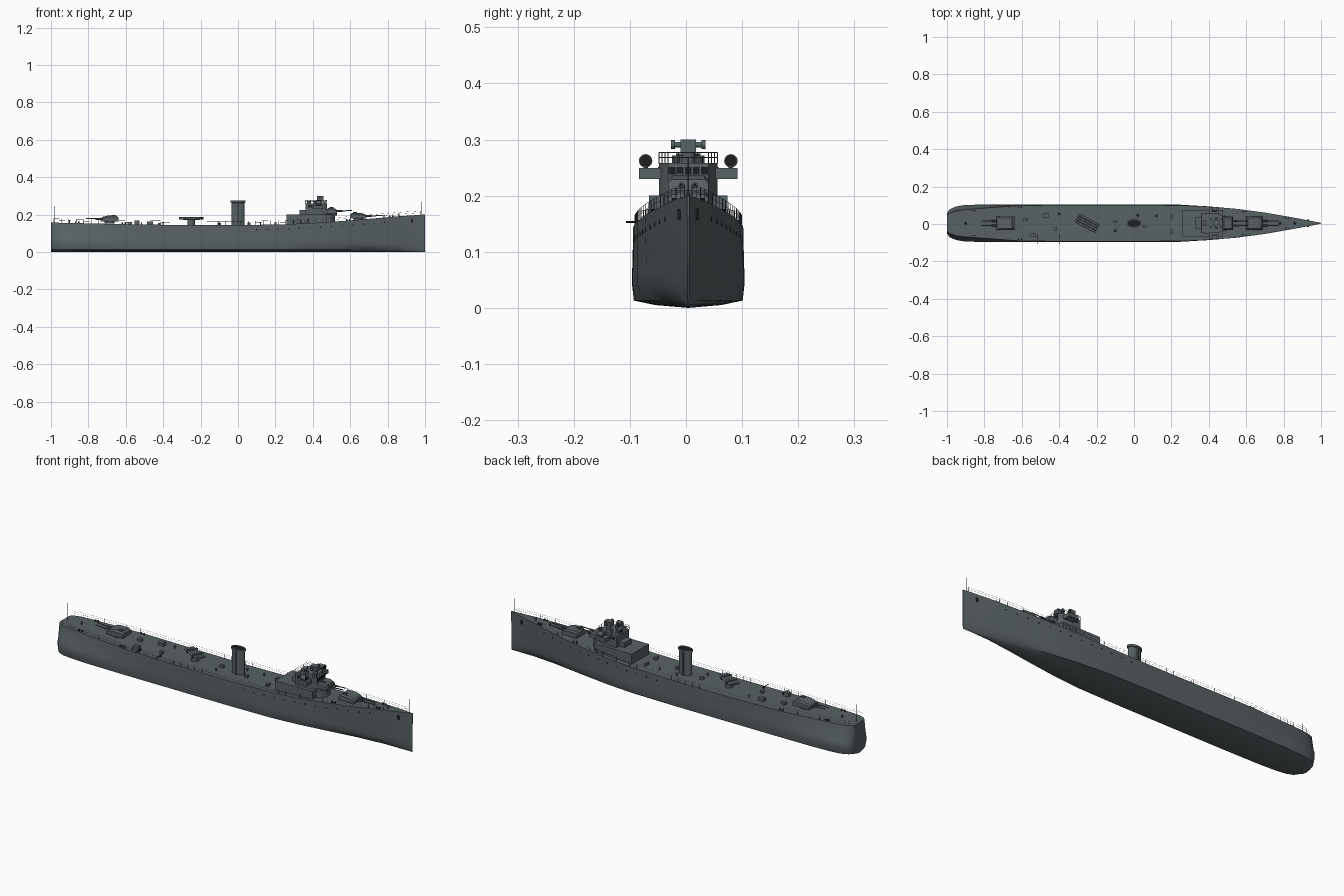
import bpy, bmesh, math
from mathutils import Matrix, Vector

cube = bpy.data.objects.get("Cube")
if cube:
    bpy.data.objects.remove(cube)


def material(name, rgb):
    m = bpy.data.materials.new(name)
    m.use_nodes = True
    m.diffuse_color = (*rgb, 1)
    m.node_tree.nodes["Principled BSDF"].inputs["Base Color"].default_value = (*rgb, 1)
    return m


GREY = material("slate grey", (0.1, 0.122, 0.13))
DARK = material("near black", (0.012, 0.013, 0.014))
CENTRE = 0.004  # hull centreline, balanced by the boat booms on one side


def finish(name, bm, mat=GREY, angle=35):
    bmesh.ops.recalc_face_normals(bm, faces=bm.faces)
    me = bpy.data.meshes.new(name)
    bm.to_mesh(me)
    bm.free()
    me.materials.append(mat)
    me.shade_smooth()
    me.set_sharp_from_angle(angle=math.radians(angle))
    ob = bpy.data.objects.new(name, me)
    ob.location.y = CENTRE
    bpy.context.collection.objects.link(ob)
    return ob


def box(bm, x, y, z):
    size = [b - a for a, b in (x, y, z)]
    mid = Vector([(a + b) / 2 for a, b in (x, y, z)])
    bmesh.ops.create_cube(bm, size=1, matrix=Matrix.Translation(mid) @ Matrix.Diagonal((*size, 1)))


def tube(bm, p, q, r, sides=4, r2=None):
    p, q = Vector(p), Vector(q)
    turn = Vector((0, 0, 1)).rotation_difference(q - p).to_matrix().to_4x4()
    bmesh.ops.create_cone(bm, cap_ends=True, segments=sides, radius1=r, radius2=r if r2 is None else r2,
                          depth=(q - p).length, matrix=Matrix.Translation((p + q) / 2) @ turn)


def loft(bm, rings):
    # Closed skin over rings of equal length, capped at both ends
    rows = [[bm.verts.new(p) for p in ring] for ring in rings]
    for a, b in zip(rows, rows[1:]):
        for i in range(len(a)):
            j = (i + 1) % len(a)
            bm.faces.new((a[i], a[j], b[j], b[i]))
    bm.faces.new(rows[0])
    bm.faces.new(rows[-1])


# Hull stations: x, deck height, then half breadth at deck, side and bilge
STATIONS = [
    (-1, .157, .04, .055, .045), (-.985, .157, .055, .075, .068),
    (-.95, .156, .067, .09, .083), (-.9, .155, .073, .098, .09),
    (-.8, .153, .081, .1, .095), (-.6, .148, .096, .1, .097),
    (-.3, .144, .098, .1, .097), (0, .143, .098, .1, .097),
    (.25, .148, .096, .099, .093), (.4, .155, .09, .09, .08),
    (.55, .165, .077, .074, .06), (.7, .177, .057, .051, .038),
    (.85, .19, .031, .026, .017), (.95, .197, .012, .009, .005),
    (1, .2, .002, .001, .001)]


def station(x):
    for a, b in zip(STATIONS, STATIONS[1:]):
        if x <= b[0]:
            t = (x - a[0]) / (b[0] - a[0])
            return [u + (v - u) * t for u, v in zip(a, b)]
    return list(STATIONS[-1])


def deck(x):
    return station(x)[1]


def side(x, z):
    _, top, d, m, _ = station(x)
    return m + (d - m) * (0.3 + 0.7 * (z - .08) / (top - .08))


# Hull and deck
rings = []
for x, top, d, m, b in STATIONS:
    half = [(b * .6, .005), (b, .013), (m, .04), (m, .066), (m + (d - m) * .3, .08), (d, top)]
    rings.append([(x, 0, 0)] + [(x, y, z) for y, z in half] + [(x, 0, top)]
                 + [(x, -y, z) for y, z in reversed(half)])
bm = bmesh.new()
loft(bm, rings)
finish("hull", bm, angle=40)

# Guard rails along both deck edges
bm = bmesh.new()
for s in (-1, 1):
    path = []
    for i in range(50):
        x = -.985 + i * .04
        _, z, d, _, _ = station(x)
        path.append(Vector((x, s * d * .97, z)))
    for i, p in enumerate(path):
        tube(bm, p, p + Vector((0, 0, .021)), .0006)
        if i:
            for h in (.011, .021):
                up = Vector((0, 0, h))
                tube(bm, path[i - 1] + up, p + up, .0004, 3)
finish("guard_rails", bm)

# Portholes, anchors and mooring bollards
ports, anchors, bollards = bmesh.new(), bmesh.new(), bmesh.new()
for s in (-1, 1):
    for i in range(13):
        x = .1 + i * .057
        z = deck(x) - .026
        y = side(x, z)
        tube(ports, (x, s * (y - .003), z), (x, s * (y + .001), z), .004, 10)
    y = side(.93, .168)
    box(anchors, (.925, .936), sorted((s * (y - .003), s * (y + .004))), (.157, .176))
    for x in (-.86, -.61, .59, .82):
        for dx in (-.008, .008):
            y = s * (station(x)[2] - .01)
            tube(bollards, (x + dx, y, deck(x) - .003), (x + dx, y, deck(x) + .008), .004, 8)
finish("portholes", ports, DARK)
finish("anchors", anchors, DARK)
finish("bollards", bollards, DARK)

# Flagstaffs
for name, x, top in (("jackstaff", .98, .27), ("ensign_staff", -.98, .245)):
    bm = bmesh.new()
    tube(bm, (x, 0, deck(x) - .003), (x, 0, top), .0013, 6)
    finish(name, bm)


# Twin gun mounts
def gun(name, x0, base, s, length, reach):
    profile = [(0, .006), (0, .028), (.12, .037), (.62, .037), (.9, .03), (1, .018), (1, .006)]
    bm = bmesh.new()
    loft(bm, [[(x0 + s * u * length, y, base + v - (.007 if abs(y) > .03 and v > .025 else 0))
               for u, v in profile] for y in (-.036, -.029, .029, .036)])
    tube(bm, (x0 + s * length / 2, 0, base - .004), (x0 + s * length / 2, 0, base + .008), .026, 20)
    for y in (-.012, .012):
        start, end = x0 + s * length * .9, x0 + s * (length + reach)
        tube(bm, (start, y, base + .019), (start + s * .035, y, base + .02), .005, 8)
        tube(bm, (start, y, base + .019), (end, y, base + .023), .0032, 8, .0022)
    box(bm, sorted((x0 + s * .015, x0 + s * .035)), (-.024, -.01), (base + .03, base + .041))
    finish(name, bm, angle=25)


gun("forward_gun", .6, deck(.64), 1, .088, .085)
gun("raised_gun", .475, .199, 1, .055, .08)
gun("aft_gun", -.64, .157, -1, .095, .08)

# Deckhouse with rounded gun platform
bm = bmesh.new()
box(bm, (.26, .475), (-.07, .07), (.14, .2))
tube(bm, (.475, 0, .15), (.475, 0, .2), .044, 32)
finish("deckhouse", bm)

# Bridge tower, chamfered at the front, with wings
bm = bmesh.new()
plan = [(.36, -.052), (.45, -.052), (.475, -.036), (.475, .036), (.45, .052), (.36, .052)]
loft(bm, [[(x, y, z) for x, y in plan] for z in (.199, .258)])
box(bm, (.40, .455), (-.088, .088), (.23, .249))
box(bm, (.33, .365), (-.03, .03), (.199, .225))
finish("bridge", bm)

bm = bmesh.new()
for i in range(5):
    y = (i - 2) * .0145
    box(bm, (.473, .4765), (y - .006, y + .006), (.238, .251))
for s in (-1, 1):
    for x in (.375, .388):
        box(bm, (x, x + .009), sorted((s * .05, s * .0535)), (.238, .251))
finish("bridge_windows", bm, DARK)

# Bridge top: rails, sighting director and small instruments
bm = bmesh.new()
for i, (x, y) in enumerate(plan):
    nx, ny = plan[(i + 1) % len(plan)]
    for h in (.268, .277):
        tube(bm, (x, y, h), (nx, ny, h), .0007)
    for t in (0, .34, .67):
        px, py = x + (nx - x) * t, y + (ny - y) * t
        tube(bm, (px, py, .257), (px, py, .277), .0008)
finish("bridge_rails", bm)

bm = bmesh.new()
tube(bm, (.44, 0, .257), (.44, 0, .28), .011, 16)
box(bm, (.422, .458), (-.014, .014), (.277, .3))
tube(bm, (.44, -.026, .291), (.44, .026, .291), .005, 12)
for s in (-1, 1):
    tube(bm, (.44, s * .024, .291), (.44, s * .031, .291), .008, 12)
    tube(bm, (.41, s * .022, .257), (.41, s * .022, .272), .007, 12)
    tube(bm, (.465, s * .022, .257), (.465, s * .022, .268), .004, 8)
box(bm, (.37, .39), (-.015, .015), (.257, .272))
finish("director", bm)

# Searchlights on the wings
bm, lens = bmesh.new(), bmesh.new()
for s in (-1, 1):
    y = s * .076
    tube(bm, (.43, y, .247), (.43, y, .255), .004, 8)
    tube(bm, (.417, y, .262), (.443, y, .262), .012, 20)
    tube(lens, (.442, y, .262), (.4445, y, .262), .0105, 20)
finish("searchlights", bm)
finish("searchlight_lenses", lens, DARK)


# Funnel with cap band and steam pipes
def oval(rx, ry, z):
    steps = [i * math.tau / 32 for i in range(32)]
    return [(rx * math.cos(a), ry * math.sin(a), z) for a in steps]


bm = bmesh.new()
loft(bm, [oval(.035, .019, .138), oval(.035, .019, .263), oval(.039, .022, .264),
          oval(.039, .022, .275), oval(.033, .017, .275), oval(.033, .017, .268)])
for s in (-1, 1):
    tube(bm, (0, s * .021, .14), (0, s * .021, .27), .004, 10)
finish("funnel", bm)
bm = bmesh.new()
loft(bm, [oval(.033, .017, .268), oval(.033, .017, .27)])
finish("funnel_mouth", bm, DARK)

# Torpedo tubes, trained off the centreline
bm = bmesh.new()
for i in range(4):
    y = (i - 1.5) * .013
    tube(bm, (-.062, y, .18), (.062, y, .18), .006, 12)
tube(bm, (0, 0, .14), (0, 0, .178), .02, 20)
for x in (-.03, .03):
    box(bm, (x - .004, x + .004), (-.028, .028), (.172, .188))
mount = finish("torpedo_tubes", bm)
mount.location.x = -.25
mount.rotation_euler.z = math.radians(-28)

# Hatches and lockers: x, y, half length, half width, height
bm = bmesh.new()
for x, y, l, w, h in [(-.47, .043, .016, .011, .016), (-.54, -.064, .014, .01, .02),
                      (-.58, .02, .012, .008, .012), (-.42, -.03, .008, .008, .01),
                      (-.1, .008, .01, .007, .012), (.06, -.018, .008, .008, .012),
                      (.2, .035, .006, .012, .012), (.2, -.045, .006, .012, .012)]:
    box(bm, (x - l, x + l), (y - w, y + w), (deck(x) - .004, deck(x) + h))
finish("deck_lockers", bm)

# Mushroom vents and capstans
bm = bmesh.new()
for x, y in [(-.1, -.04), (.02, .043), (.12, .04), (-.4, .05), (-.9, 0), (.78, 0), (.86, 0)]:
    z = deck(x)
    tube(bm, (x, y, z - .003), (x, y, z + .012), .003, 10)
    tube(bm, (x, y, z + .011), (x, y, z + .015), .0065, 12, .003)
finish("deck_vents", bm)

# Boat booms over one side
bm = bmesh.new()
for x in (-.515, -.4):
    tube(bm, (x, -.06, .153), (x, -.111, .153), .0016, 6)
    tube(bm, (x, -.07, .14), (x, -.07, .158), .003, 8)
finish("boat_booms", bm, DARK)
